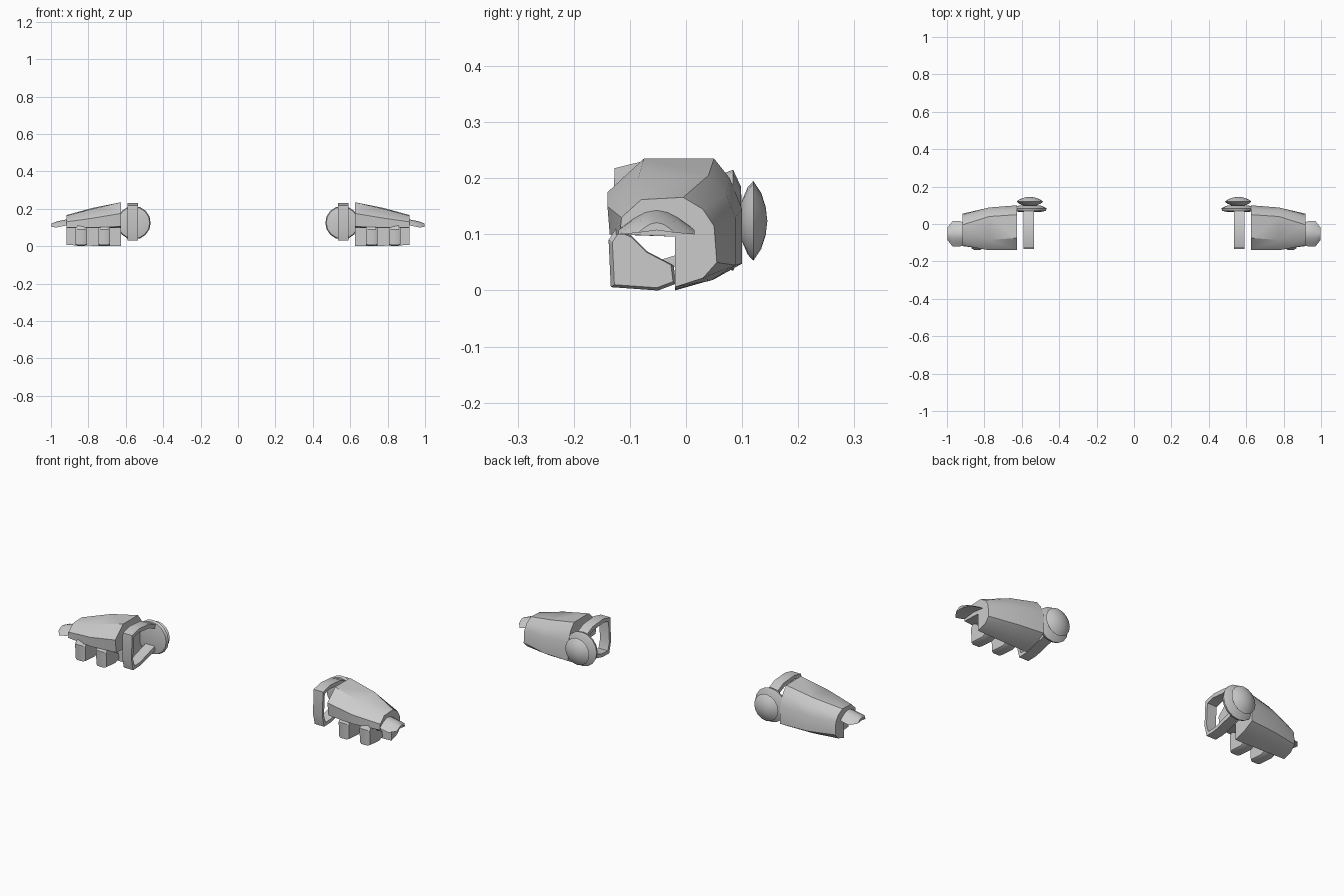
import bpy, bmesh, math
from mathutils import Vector

cube = bpy.data.objects.get("Cube")
if cube:
    bpy.data.objects.remove(cube, do_unlink=True)

grey = bpy.data.materials.new("light_grey")
grey.use_nodes = True
grey.diffuse_color = (0.6, 0.6, 0.6, 1)
grey.node_tree.nodes["Principled BSDF"].inputs["Base Color"].default_value = (0.6, 0.6, 0.6, 1)


def finish(name, bm, angle=40):
    """Make an object from the mesh, plus its mirrored twin on the other side."""
    bmesh.ops.recalc_face_normals(bm, faces=bm.faces)
    for side, sign in (("left", 1), ("right", -1)):
        copy = bm.copy()
        if sign < 0:
            bmesh.ops.scale(copy, vec=(-1, 1, 1), verts=copy.verts)
            bmesh.ops.reverse_faces(copy, faces=copy.faces)
        mesh = bpy.data.meshes.new(f"{side}_{name}")
        copy.to_mesh(mesh)
        copy.free()
        mesh.materials.append(grey)
        ob = bpy.data.objects.new(f"{side}_{name}", mesh)
        bpy.context.collection.objects.link(ob)
        bpy.ops.object.select_all(action='DESELECT')
        ob.select_set(True)
        bpy.context.view_layer.objects.active = ob
        bpy.ops.object.shade_smooth_by_angle(angle=math.radians(angle))
    bm.free()


def loft(name, sections, angle=40):
    """Skin closed (y, z) sections placed along x and cap both ends."""
    bm = bmesh.new()
    rings = [[bm.verts.new((x, y, z)) for y, z in pts] for x, pts in sections]
    n = len(rings[0])
    for a, b in zip(rings, rings[1:]):
        for i in range(n):
            j = (i + 1) % n
            bm.faces.new((a[i], a[j], b[j], b[i]))
    bm.faces.new(rings[0])
    bm.faces.new(rings[-1])
    finish(name, bm, angle)


def lathe(name, profile, centre, steps=16):
    """Spin (radius, y) points around a y axis."""
    bm = bmesh.new()
    verts = [bm.verts.new((centre[0] + r, y, centre[1])) for r, y in profile]
    edges = [bm.edges.new(p) for p in zip(verts, verts[1:])]
    bmesh.ops.spin(bm, geom=verts + edges, cent=(centre[0], 0, centre[1]),
                   axis=(0, 1, 0), angle=math.tau, steps=steps)
    bmesh.ops.remove_doubles(bm, verts=bm.verts, dist=1e-4)
    finish(name, bm)


# Hand shell: hooked section tapering toward the outer end
wide = [(-.132, .105), (-.14, .175), (-.075, .235), (.05, .235), (.078, .2), (.1, .145),
        (.1, .048), (.05, .02), (-.02, 0), (-.02, .096)]
middle = [(-.136, .1), (-.14, .15), (-.085, .2), (.04, .205), (.072, .17), (.088, .13),
          (.088, .045), (.045, .018), (-.02, .002), (-.02, .096)]
narrow = [(-.118, .1), (-.115, .13), (-.08, .162), (-.005, .166), (.03, .145), (.05, .115),
          (.055, .05), (.03, .022), (-.02, .006), (-.02, .096)]
loft("hand_shell", [(.625, wide), (.775, middle), (.918, narrow)])

# Thumb: arched plate sloping down and out
def arch(y0, y1, z, height):
    n = 6
    top = [(y0 + (y1 - y0) * i / n, z + height * math.sin(math.pi * i / n)) for i in range(n + 1)]
    return top + [((y0 + y1) / 2, z + height * .25)]


loft("thumb", [(.87, arch(-.1, -.01, .125, .03)), (.93, arch(-.12, .015, .108, .032)),
               (.97, arch(-.12, .015, .1, .032)), (.998, arch(-.085, -.02, .103, .018))])

# Curled fingers
finger = [(-.125, .11), (-.138, .09), (-.134, .006), (-.05, .0), (-.018, .012), (-.022, .045), (-.07, .07), (-.1, .1)]
for i, x in enumerate((.715, .838)):
    slim = [(-.07 + (y + .07) * .9, .05 + (z - .05) * .9) for y, z in finger]
    loft(f"finger_{i + 1}", [(x - .03, slim), (x - .018, finger), (x + .018, finger), (x + .03, slim)], 30)

# Knuckle guard: flat strap bent into an open frame
outer = [(.085, .195), (.02, .225), (-.07, .232), (-.127, .218), (-.133, .09), (-.118, .03), (-.06, .032), (.085, .07)]
inner = [(.085, .172), (.015, .203), (-.07, .212), (-.112, .202), (-.119, .09), (-.106, .048), (-.06, .05), (.085, .095)]
loft("knuckle_guard", [(x, outer + inner[::-1]) for x in (.535, .59)], 30)

# Round guard disc and its domed cap
lathe("guard_disc", [(0, .065), (.05, .063), (.085, .07), (.09, .084), (.06, .098), (0, .1)], (.557, .125))
lathe("domed_cap", [(0, .095), (.03, .097), (.06, .11), (.071, .12), (.05, .134), (.025, .142), (0, .145)], (.557, .124))
